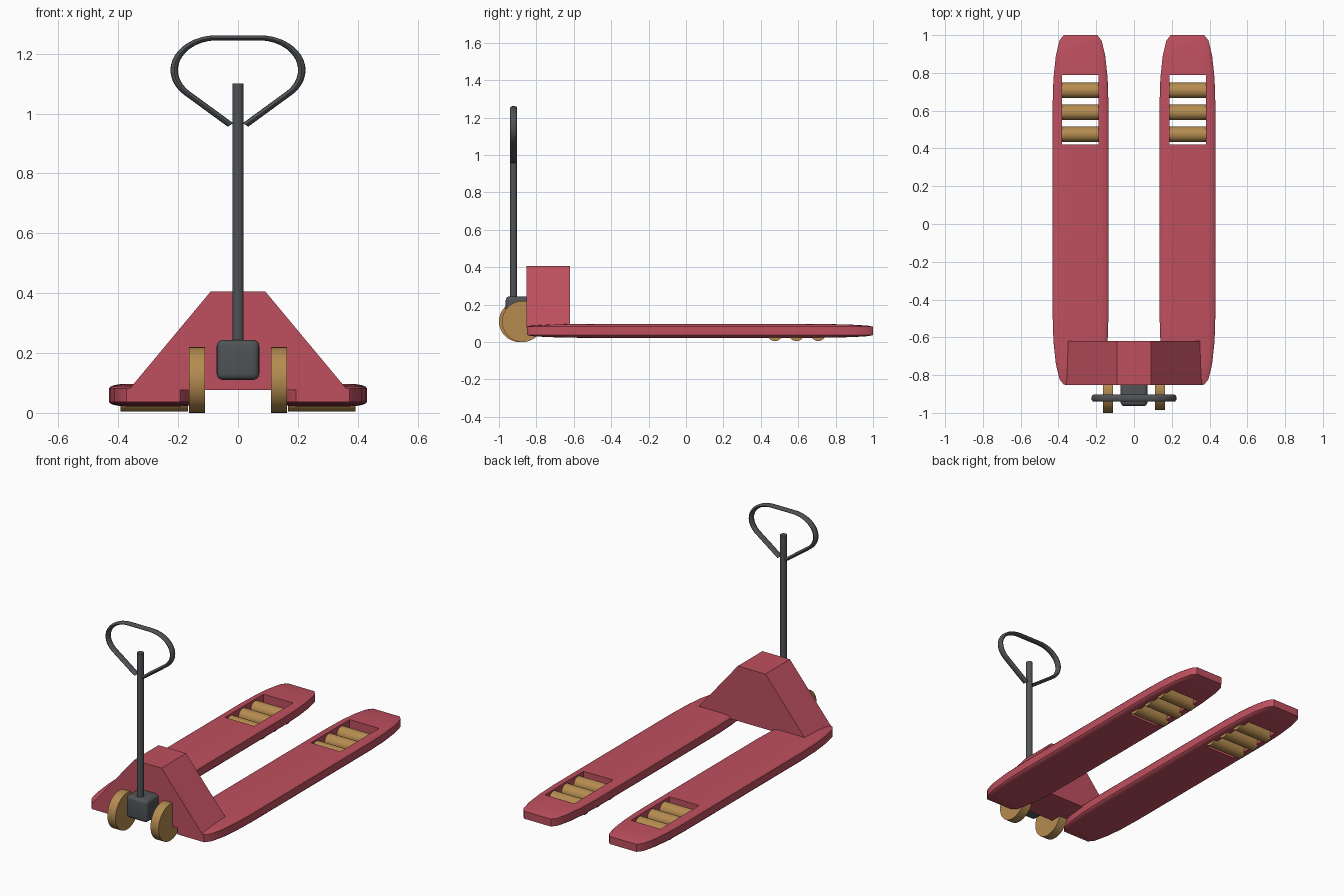
import bpy, bmesh
from math import pi, sin, cos, radians
from mathutils import Matrix, Vector

if "Cube" in bpy.data.objects:
    bpy.data.objects.remove(bpy.data.objects["Cube"])


def material(name, rgb):
    m = bpy.data.materials.new(name)
    m.diffuse_color = (*rgb, 1)
    m.use_nodes = True
    m.node_tree.nodes["Principled BSDF"].inputs["Base Color"].default_value = m.diffuse_color
    return m


RED = material("red_paint", (0.52, 0.08, 0.115))
TAN = material("tan_wheel", (0.46, 0.26, 0.08))
GREY = material("dark_steel", (0.08, 0.085, 0.092))


def activate(ob):
    bpy.ops.object.select_all(action='DESELECT')
    ob.select_set(True)
    bpy.context.view_layer.objects.active = ob


def finish(name, bm, mat, smooth=True):
    me = bpy.data.meshes.new(name)
    bmesh.ops.recalc_face_normals(bm, faces=bm.faces[:])
    bm.to_mesh(me)
    bm.free()
    ob = bpy.data.objects.new(name, me)
    bpy.context.collection.objects.link(ob)
    if mat:
        me.materials.append(mat)
    if smooth:
        activate(ob)
        bpy.ops.object.shade_smooth_by_angle(angle=radians(30))
    return ob


def box(name, lo, hi, mat, bevel=0, segments=4, smooth=True):
    """Box between two corners; bevel is a fraction of each side."""
    lo, hi = Vector(lo), Vector(hi)
    bm = bmesh.new()
    bmesh.ops.create_cube(bm, size=1)
    if bevel:
        bmesh.ops.bevel(bm, geom=bm.edges[:], offset=bevel, segments=segments,
                        profile=0.5, affect='EDGES')
    bmesh.ops.scale(bm, vec=hi - lo, verts=bm.verts)
    bmesh.ops.translate(bm, vec=(lo + hi) / 2, verts=bm.verts)
    return finish(name, bm, mat, smooth)


def cylinder(name, centre, radius, length, axis, mat):
    rot = Matrix.Rotation(pi / 2, 4, 'Y') if axis == 'X' else Matrix()
    bm = bmesh.new()
    bmesh.ops.create_cone(bm, cap_ends=True, segments=40, radius1=radius,
                          radius2=radius, depth=length,
                          matrix=Matrix.Translation(centre) @ rot)
    return finish(name, bm, mat)


for side, s in (("left", -1), ("right", 1)):
    # Fork with a roller opening cut through it
    xs = sorted((s * 0.135, s * 0.431))
    fork = box(f"{side}_fork", (xs[0], -0.85, 0.022), (xs[1], 1.0, 0.097), RED, 0.2)
    xs = sorted((s * 0.187, s * 0.382))
    cutter = box(f"{side}_opening_cutter", (xs[0], 0.422, -0.1), (xs[1], 0.788, 0.3),
                 None, smooth=False)
    cutter.hide_render = True
    mod = fork.modifiers.new("opening", 'BOOLEAN')
    mod.operation, mod.solver, mod.object = 'DIFFERENCE', 'EXACT', cutter
    activate(fork)
    bpy.ops.object.modifier_apply(modifier=mod.name)
    bpy.data.objects.remove(cutter)

    # Load rollers
    for i in range(3):
        cylinder(f"{side}_load_roller_{i + 1}", (s * 0.28, 0.475 + 0.116 * i, 0.046),
                 0.041, 0.226, 'X', TAN)

    # Steering wheel
    cylinder(f"{side}_steer_wheel", (s * 0.137, -0.882 + s * 0.008, 0.11),
             0.11, 0.054, 'X', TAN)

# Tapered housing joining the forks
bm = bmesh.new()
outline = [(-0.365, 0.077), (0.365, 0.077), (0.091, 0.406), (-0.091, 0.406)]
face = bm.faces.new([bm.verts.new((x, -0.852, z)) for x, z in outline])
ext = bmesh.ops.extrude_face_region(bm, geom=[face])
bmesh.ops.translate(bm, vec=(0, 0.232, 0),
                    verts=[v for v in ext["geom"] if isinstance(v, bmesh.types.BMVert)])
finish("housing", bm, RED, smooth=False)

# Pump block and mast
box("pump_block", (-0.071, -0.964, 0.11), (0.071, -0.83, 0.244), GREY, 0.15)
cylinder("mast", (0, -0.922, 0.65), 0.019, 0.9, 'Z', GREY)

# Handle loop: flattened tube, straight arms running into elliptical corners
SZ = 0.68
half = [(0.025, 0.962)]
for i in range(25):
    t = radians(-46 + 136 * i / 24)
    half.append((0.07 + 0.143 * cos(t), 1.145 + 0.108 * sin(t)))
path = half + [(-x, z) for x, z in reversed(half)]
cu = bpy.data.curves.new("handle_loop", 'CURVE')
cu.dimensions = '3D'
cu.bevel_depth = 0.0125
cu.bevel_resolution = 4
cu.use_fill_caps = True
sp = cu.splines.new('POLY')
sp.points.add(len(path) - 1)
for p, (x, z) in zip(sp.points, path):
    p.co = (x, 0, z / SZ, 1)
handle = bpy.data.objects.new("handle_loop", cu)
bpy.context.collection.objects.link(handle)
handle.location = (0, -0.922, 0)
handle.scale = (1, 1.5, SZ)
cu.materials.append(GREY)
activate(handle)
bpy.ops.object.convert(target='MESH')
bpy.ops.object.transform_apply(location=True, rotation=True, scale=True)
bpy.ops.object.shade_smooth_by_angle(angle=radians(40))
